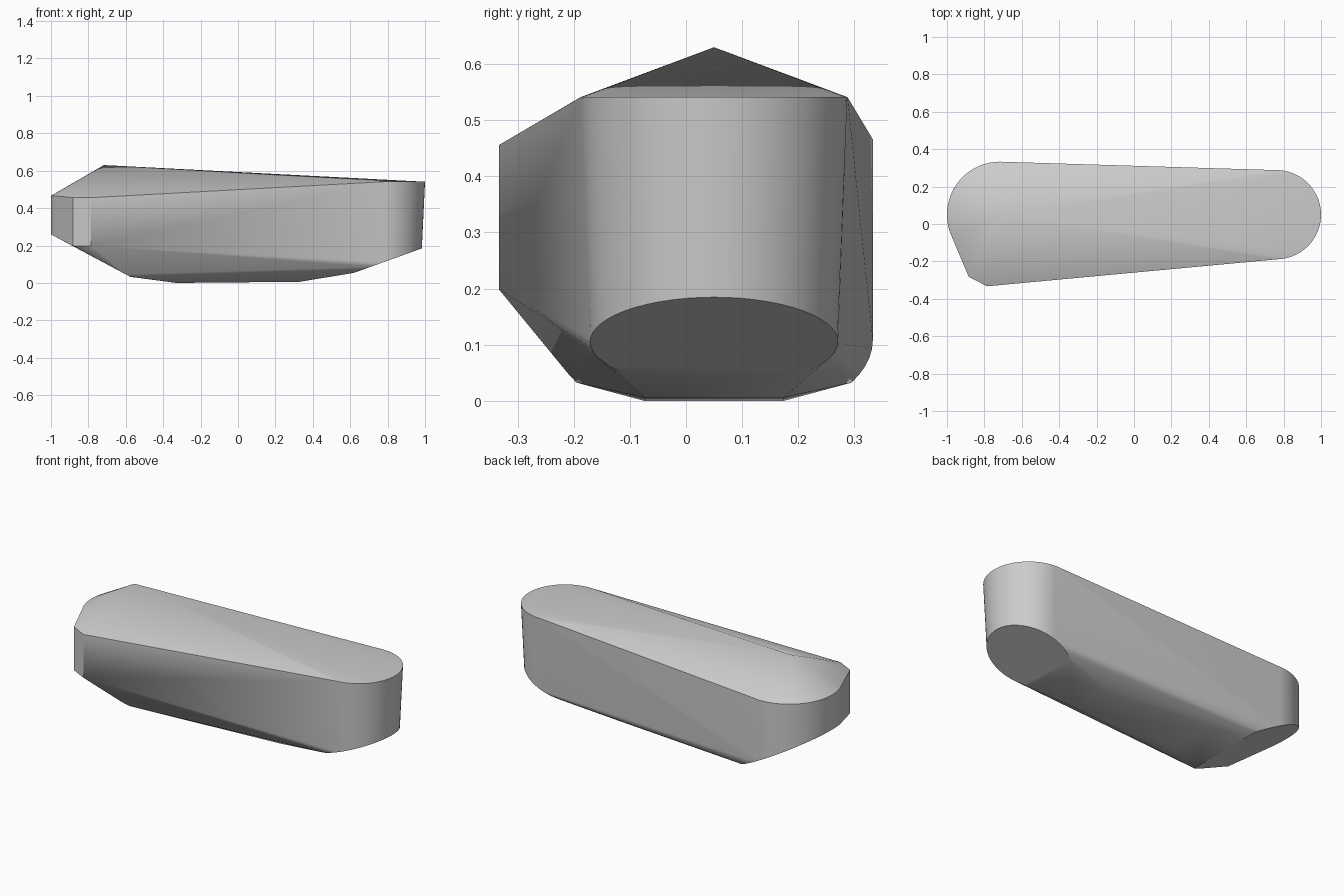
import bpy, bmesh, math

cube = bpy.data.objects.get("Cube")
if cube:
    bpy.data.objects.remove(cube, do_unlink=True)

CY = 0.05          # long axis of the body
REAR, NOSE = -0.717, 0.762   # centres of the two rounded ends


def arc(cx, radius, start, end, height, steps=40):
    """Points on a rounded end; height is a function of x."""
    pts = []
    for i in range(steps + 1):
        a = math.radians(start + (end - start) * i / steps)
        x = cx + radius * math.cos(a)
        pts.append((x, CY + radius * math.sin(a), height(x)))
    return pts


# Rounded nose: level rim above, sloping cut below
points = arc(NOSE, 0.238, -90, 90, lambda x: 0.541)
points += arc(NOSE, 0.221, -130, 130, lambda x: 0.105 + 0.36 * (x - NOSE))

# Rounded rear: level rim above, steeper sloping cut below
points += arc(REAR, 0.283, 90, 270, lambda x: 0.466)
points += arc(REAR, 0.283, 60, 300, lambda x: 0.108 - 0.535 * (x - REAR))

# Ridge peak and the angular front rear corner
points.append((REAR, CY, 0.63))
for x, y in ((-0.883, -0.283), (-0.785, -0.333)):
    points += [(x, y, 0.198), (x, y, 0.456)]

# Narrow keel
for y in (CY - 0.125, CY + 0.125):
    points += [(-0.33, y, 0.0), (0.33, y, 0.006)]

# Wrap the outline in one faceted skin
bm = bmesh.new()
for p in points:
    bm.verts.new(p)
hull = bmesh.ops.convex_hull(bm, input=bm.verts[:])
loose = {g for g in hull["geom_interior"] + hull["geom_unused"]
         if isinstance(g, bmesh.types.BMVert)}
bmesh.ops.delete(bm, geom=list(loose), context="VERTS")
bmesh.ops.recalc_face_normals(bm, faces=bm.faces[:])
mesh = bpy.data.meshes.new("body")
bm.to_mesh(mesh)
bm.free()

body = bpy.data.objects.new("body", mesh)
bpy.context.collection.objects.link(body)

# Plain grey surface
grey = bpy.data.materials.new("plain grey")
grey.use_nodes = True
colour = (0.6, 0.6, 0.6, 1.0)
grey.diffuse_color = colour
grey.node_tree.nodes["Principled BSDF"].inputs["Base Color"].default_value = colour
mesh.materials.append(grey)

bpy.ops.object.select_all(action="DESELECT")
body.select_set(True)
bpy.context.view_layer.objects.active = body
bpy.ops.object.shade_smooth_by_angle(angle=math.radians(20))
